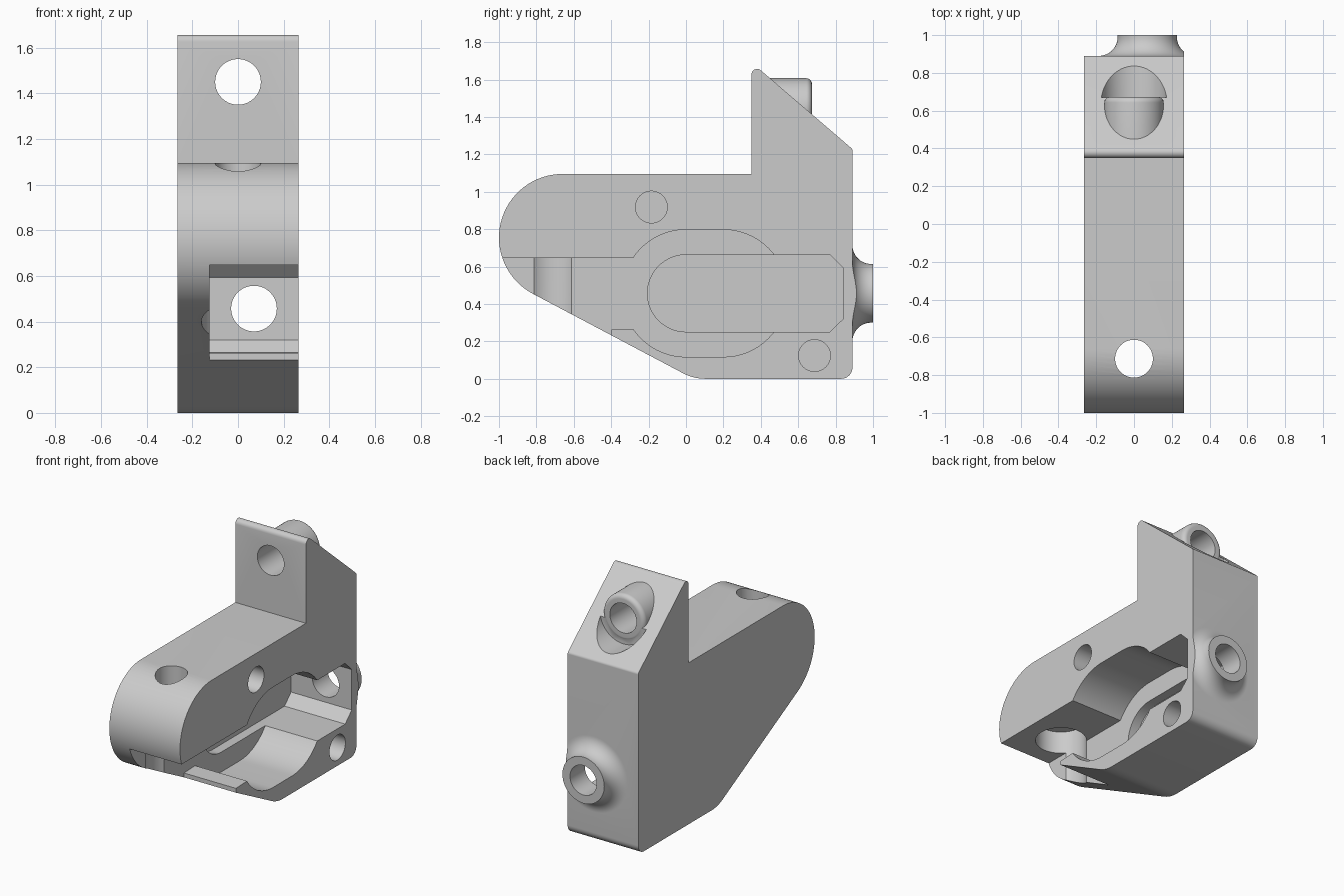
import bpy, bmesh, math
from mathutils import Vector, Matrix

cube = bpy.data.objects.get("Cube")
if cube:
    bpy.data.objects.remove(cube, do_unlink=True)

SIDE = 0.265          # half thickness of the bracket
DUCT_Z = 0.457        # centre height of the cavity
HOLE_R = 0.1

grey = bpy.data.materials.new("plain_grey")
grey.use_nodes = True
colour = (0.6, 0.6, 0.6, 1)
grey.diffuse_color = colour
grey.node_tree.nodes["Principled BSDF"].inputs["Base Color"].default_value = colour


def make(name, bm):
    bmesh.ops.recalc_face_normals(bm, faces=bm.faces)
    mesh = bpy.data.meshes.new(name)
    bm.to_mesh(mesh)
    bm.free()
    mesh.materials.append(grey)
    ob = bpy.data.objects.new(name, mesh)
    bpy.context.collection.objects.link(ob)
    return ob


def arc(cy, cz, r, start, end, steps=32):
    angles = [math.radians(start + (end - start) * i / steps) for i in range(steps + 1)]
    return [(cy + r * math.cos(a), cz + r * math.sin(a)) for a in angles]


def fillet(before, corner, after, r):
    """Round one profile corner with a tangent arc."""
    c = Vector(corner)
    a, b = (Vector(before) - c).normalized(), (Vector(after) - c).normalized()
    half = a.angle(b) / 2
    mid = c + (a + b).normalized() * r / math.sin(half)
    p, q = c + a * r / math.tan(half) - mid, c + b * r / math.tan(half) - mid
    start, end = (math.degrees(math.atan2(v.y, v.x)) for v in (p, q))
    sweep = (end - start + 180) % 360 - 180
    return arc(mid.x, mid.y, r, start, start + sweep, 8)


def prism(name, profile, x0, x1):
    """Extrude a (y, z) profile along x."""
    bm = bmesh.new()
    face = bm.faces.new([bm.verts.new((x0, y, z)) for y, z in profile])
    new = bmesh.ops.extrude_face_region(bm, geom=[face])["geom"]
    bmesh.ops.translate(bm, vec=(x1 - x0, 0, 0),
                        verts=[v for v in new if isinstance(v, bmesh.types.BMVert)])
    bm.faces.ensure_lookup_table()
    if not any(all(abs(v.co.x - x0) < 1e-6 for v in f.verts) for f in bm.faces):
        bmesh.ops.holes_fill(bm, edges=bm.edges)
    return make(name, bm)


def cylinder(name, axis, r, start, end, centre):
    bm = bmesh.new()
    bmesh.ops.create_cone(bm, cap_ends=True, segments=64, radius1=r, radius2=r, depth=end - start)
    turn = {"x": Matrix.Rotation(math.pi / 2, 4, "Y"),
            "y": Matrix.Rotation(math.pi / 2, 4, "X"), "z": Matrix()}[axis]
    spot = list(centre)
    spot.insert("xyz".index(axis), (start + end) / 2)
    bmesh.ops.transform(bm, matrix=Matrix.Translation(spot) @ turn, verts=bm.verts)
    return make(name, bm)


def lathe(name, profile, x, z, steps=64):
    """Spin an (r, y) profile about a line along y."""
    bm = bmesh.new()
    rings = [[bm.verts.new((x + r * math.cos(math.tau * i / steps), y,
                            z + r * math.sin(math.tau * i / steps)))
              for i in range(steps)] for r, y in profile]
    for low, high in zip(rings, rings[1:]):
        for i in range(steps):
            j = (i + 1) % steps
            bm.faces.new((low[i], low[j], high[j], high[i]))
    bm.faces.new(rings[0])
    bm.faces.new(rings[-1])
    return make(name, bm)


def combine(target, tool, operation):
    mod = target.modifiers.new(operation.lower(), "BOOLEAN")
    mod.operation, mod.object, mod.solver = operation, tool, "EXACT"
    bpy.context.view_layer.objects.active = target
    bpy.ops.object.modifier_apply(modifier=mod.name)
    bpy.data.objects.remove(tool, do_unlink=True)


# Main bracket silhouette: round nose, sloped belly, upright tab
nose = arc(-0.66, 0.755, 0.34, 90, 242)
corners = [nose[-1], (0.04, 0), (0.89, 0), (0.89, 1.228), (0.35, 1.692), (0.35, 1.095)]
radii = [0.25, 0.06, 0.02, 0.03]
outline = list(nose)
for i, r in enumerate(radii):
    outline += fillet(corners[i], corners[i + 1], corners[i + 2], r)
outline.append(corners[-1])
body = prism("bracket_body", outline, -SIDE, SIDE)

# Flared rear boss, trimmed flush with the open side
flare = arc(0.257, 0.99, 0.1, 270, 180, 16)
boss = lathe("rear_boss", [(0.257, 0.86)] + flare + [(0.157, 1.0)], 0.07, DUCT_Z)
trim = prism("trim", [(0.8, 0), (1.1, 0), (1.1, 1), (0.8, 1)], SIDE, 0.6)
combine(boss, trim, "DIFFERENCE")
combine(body, boss, "UNION")

# Spot face and rounded boss on the sloped tab
combine(body, cylinder("spot_face", "y", 0.176, 0.67, 1.1, (0, 1.45)), "DIFFERENCE")
rim = arc(0.127, 0.643, 0.03, 0, 90, 8)
combine(body, lathe("tab_boss", [(0.157, 0.41)] + rim, 0, 1.45), "UNION")

# Cavity: round chamber with a channel leading out through the belly
chamber_in = math.degrees(math.asin(0.19 / 0.34))
chamber = arc(0, DUCT_Z, 0.34, 180 - chamber_in, 90) + arc(0.2, DUCT_Z, 0.34, 90, -90)
chamber += arc(0, DUCT_Z, 0.34, 270, 180 + chamber_in)
channel = [(-0.4, 0.262), (-0.4, 0.1), (-1.3, 0.1), (-1.3, 0.647)]
combine(body, prism("chamber", chamber + channel, -0.125, 0.5), "DIFFERENCE")

# Deeper slot with chamfered rear corners
slot = arc(0, DUCT_Z, 0.206, 90, 270)
slot += [(0.77, 0.251), (0.84, 0.32), (0.84, 0.594), (0.77, 0.663)]
combine(body, prism("slot", slot, -0.19, 0.5), "DIFFERENCE")

# Screw holes: tab, rear boss, nose with counterbore, two blind side holes
for name, axis, r, start, end, centre in [
        ("tab_hole", "y", HOLE_R, 0.2, 1.1, (0, 1.45)),
        ("rear_hole", "y", HOLE_R, 0.7, 1.1, (0.07, DUCT_Z)),
        ("nose_hole", "z", HOLE_R, 0.3, 1.3, (0, -0.713)),
        ("nose_counterbore", "z", 0.16, 0.1, 0.8, (0, -0.713)),
        ("upper_side_hole", "x", 0.085, -0.13, 0.5, (-0.185, 0.918)),
        ("lower_side_hole", "x", 0.085, -0.13, 0.5, (0.687, 0.124))]:
    combine(body, cylinder(name, axis, r, start, end, centre), "DIFFERENCE")

# Smooth the curved walls, keep the edges crisp
bpy.ops.object.select_all(action="DESELECT")
body.select_set(True)
bpy.context.view_layer.objects.active = body
bpy.ops.object.shade_smooth_by_angle(angle=math.radians(30))
